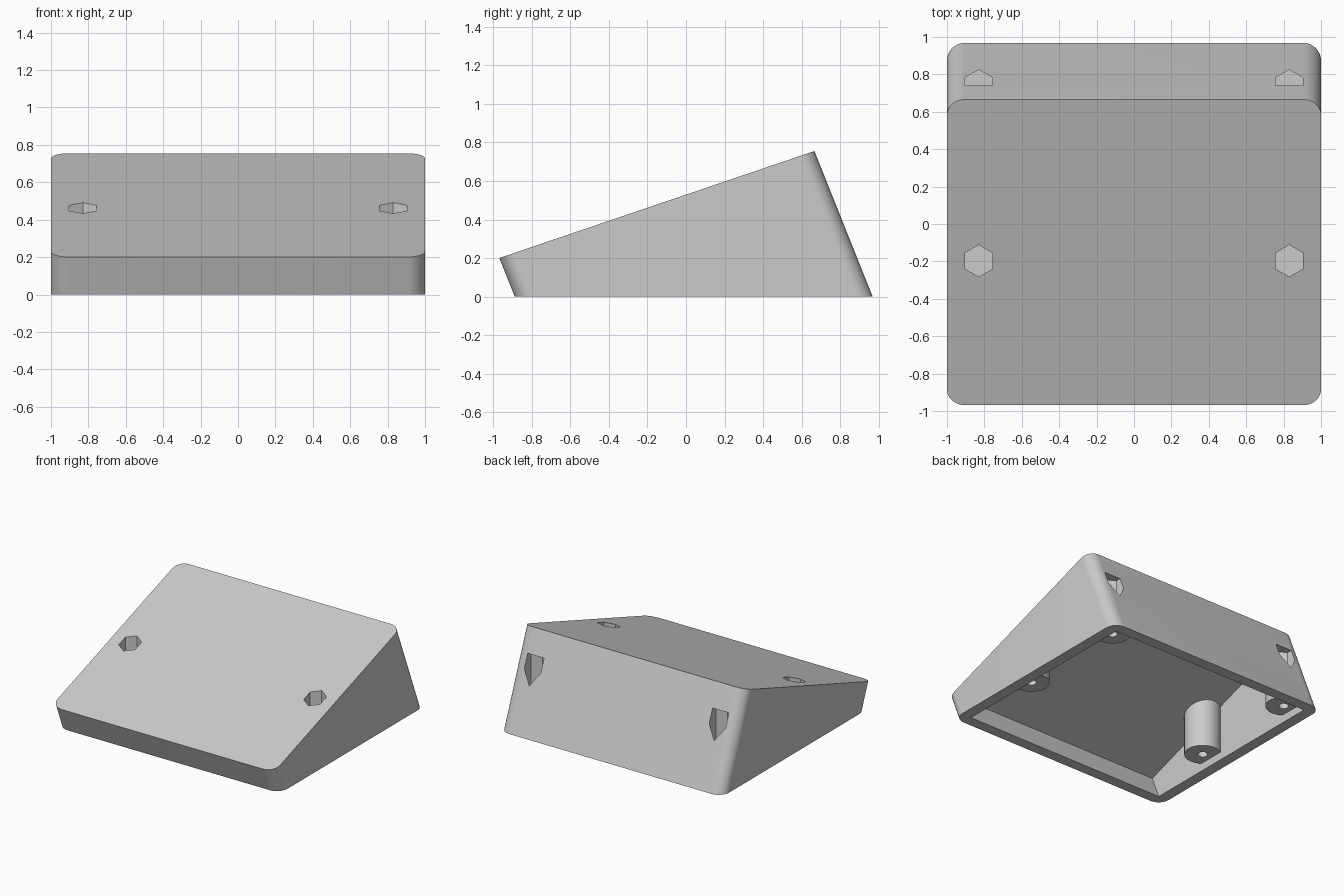
import bpy
import bmesh
import math

cube = bpy.data.objects.get("Cube")
if cube:
    bpy.data.objects.remove(cube, do_unlink=True)

LEAN = 0.4                    # backward lean of the walls per unit of height
FRONT, BACK = -0.888, 0.968   # footprint at the base
SLOPE, RISE = 0.2988, 0.466   # sloping top, measured along the footprint
WALL, ROOF = 0.09, 0.04

grey = bpy.data.materials.new("light_grey")
grey.use_nodes = True
colour = (0.6, 0.6, 0.6, 1)
grey.diffuse_color = colour
grey.node_tree.nodes["Principled BSDF"].inputs["Base Color"].default_value = colour


def prism(name, outline, bottom, top):
    """Solid between two height functions, over an outline of (x, y, lean)."""
    bm = bmesh.new()
    rings = []
    for height in (bottom, top):
        ring = []
        for x, y, lean in outline:
            z = height(y)
            ring.append(bm.verts.new((x, y - lean * z, z)))
        rings.append(ring)
    low, high = rings
    bm.faces.new(low[::-1])
    bm.faces.new(high)
    count = len(low)
    for i in range(count):
        j = (i + 1) % count
        bm.faces.new((low[i], low[j], high[j], high[i]))
    bmesh.ops.recalc_face_normals(bm, faces=bm.faces)
    mesh = bpy.data.meshes.new(name)
    bm.to_mesh(mesh)
    bm.free()
    mesh.materials.append(grey)
    obj = bpy.data.objects.new(name, mesh)
    bpy.context.scene.collection.objects.link(obj)
    return obj


def rounded_rect(half_x, y0, y1, radius, steps=10):
    points = []
    corners = ((1, y1 - radius, 0), (-1, y1 - radius, 1),
               (-1, y0 + radius, 2), (1, y0 + radius, 3))
    for side, cy, quarter in corners:
        for k in range(steps + 1):
            a = (quarter + k / steps) * math.pi / 2
            points.append((side * (half_x - radius) + radius * math.cos(a),
                           cy + radius * math.sin(a), LEAN))
    return points


def post(name, cx, cy, radius, sides, z0, z1):
    outline = []
    for k in range(sides):
        a = math.pi / 2 + k * math.tau / sides
        outline.append((cx + radius * math.cos(a), cy + radius * math.sin(a), 0))
    return prism(name, outline, lambda y: z0, lambda y: z1)


def subtract(target, cutters):
    for cutter in cutters:
        cutter.hide_render = True
        mod = target.modifiers.new(cutter.name, "BOOLEAN")
        mod.operation = "DIFFERENCE"
        mod.solver = "EXACT"
        mod.object = cutter
    bpy.context.view_layer.update()
    graph = bpy.context.evaluated_depsgraph_get()
    mesh = bpy.data.meshes.new_from_object(target.evaluated_get(graph))
    target.modifiers.clear()
    target.data = mesh
    for cutter in cutters:
        bpy.data.objects.remove(cutter, do_unlink=True)


# Wedge body with rounded leaning corners
shell = prism("wedge_enclosure", rounded_rect(1, FRONT, BACK, 0.095),
              lambda y: 0, lambda y: RISE + SLOPE * y)

# Sharp-cornered cavity, open underneath
inner = 1 - WALL
y0, y1 = FRONT + WALL, BACK - WALL
cavity = prism("cavity", [(inner, y1, LEAN), (-inner, y1, LEAN),
                          (-inner, y0, LEAN), (inner, y0, LEAN)],
               lambda y: -0.1, lambda y: RISE + SLOPE * y - ROOF)

# Screw bosses stay solid inside the cavity; nut pockets and screw holes cut them
bosses, cuts = [], []
for x in (-0.83, 0.83):
    for y in (-0.197, 0.74):
        bosses.append(post("boss", x, y, 0.136, 48, 0.065, 1))
        cuts.append(post("nut_pocket", x, y, 0.085, 6, 0.27, 0.57))
        cuts.append(post("screw_hole", x, y, 0.037, 24, 0, 0.25))
subtract(cavity, bosses)
subtract(shell, [cavity] + cuts)

# Smooth rounded corners, crisp edges
bpy.ops.object.select_all(action="DESELECT")
shell.select_set(True)
bpy.context.view_layer.objects.active = shell
bpy.ops.object.shade_smooth_by_angle(angle=math.radians(30))
